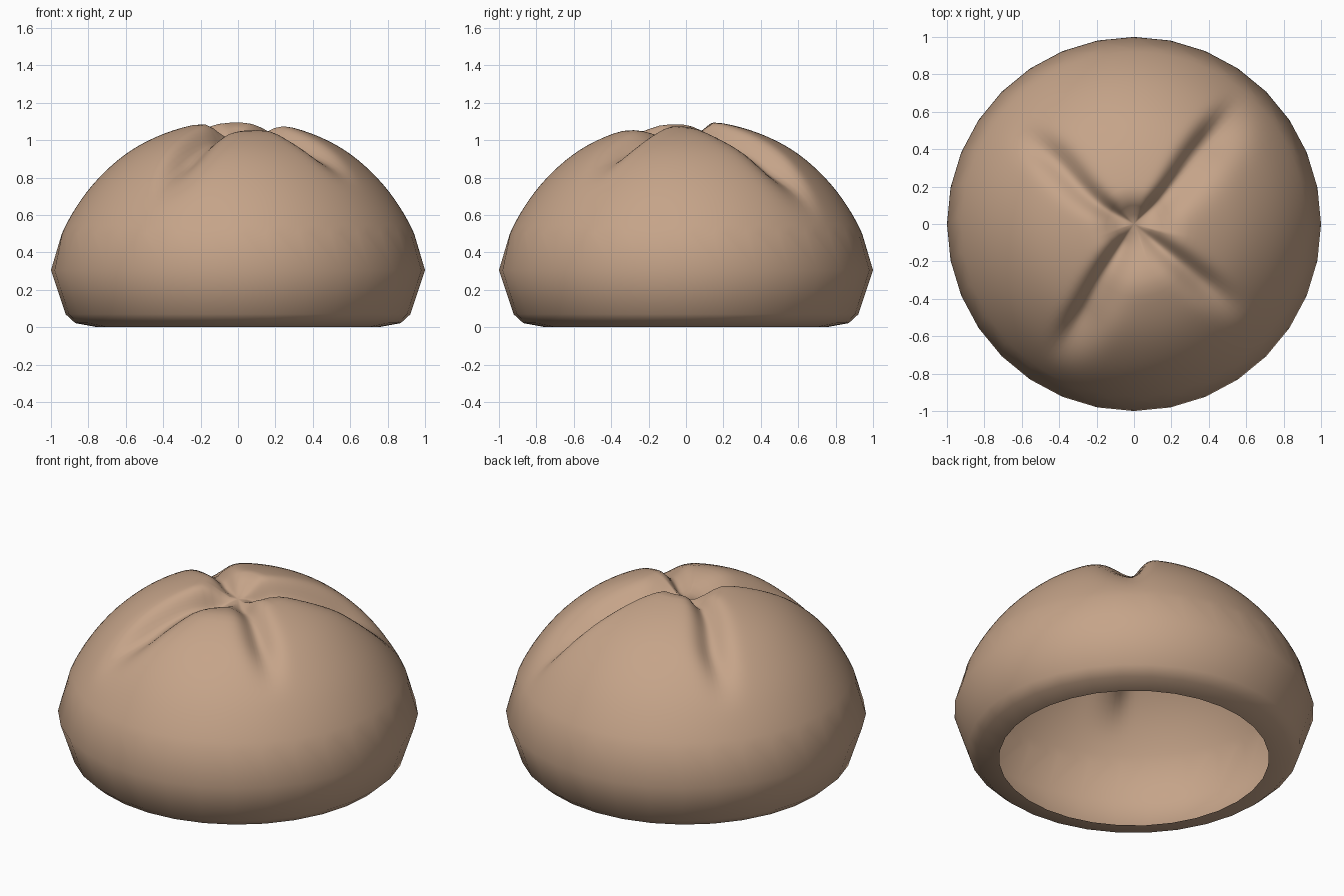
import bpy, bmesh, math

if "Cube" in bpy.data.objects:
    bpy.data.objects.remove(bpy.data.objects["Cube"])

SEG, SUB = 32, 5           # coarse sides below, fine sides on the creased crown
FINE = SEG * SUB

dough = bpy.data.materials.new("baked dough")
dough.diffuse_color = (0.56, 0.37, 0.25, 1)
dough.use_nodes = True
dough.node_tree.nodes["Principled BSDF"].inputs["Base Color"].default_value = dough.diffuse_color

# Lower skirt (open underneath) and upper dome profiles: radius, height
skirt = [(0.75, 0.0), (0.87, 0.022), (0.922, 0.07), (1.0, 0.305)]
dome = [(0.942, 0.5), (0.84, 0.68), (0.715, 0.828), (0.565, 0.95),
        (0.39, 1.037), (0.2, 1.09), (0.0, 1.11)]

# Folds: outer angle, twist near middle, depth, end radius, widths on cw / ccw side
folds = [(49, -8, 0.10, 0.93, 0.13, 0.065),
         (141, 14, 0.075, 0.85, 0.08, 0.08),
         (240, -3, 0.10, 0.88, 0.065, 0.12),
         (320, 0, 0.075, 0.80, 0.08, 0.07)]
# Lobes: direction, radius where the lobe starts to sink to the middle
lobes = [(95, 0.17), (190, 0.23), (280, 0.38), (5, 0.28)]


def smooth(t):
    t = max(0.0, min(1.0, t))
    return t * t * (3 - 2 * t)


def wrap(a):
    return (a + math.pi) % (2 * math.pi) - math.pi


def catmull(p0, p1, p2, p3, t):
    return tuple(0.5 * (2 * b + (c - a) * t + (2 * a - 5 * b + 4 * c - d) * t * t
                 + (3 * b - a - 3 * c + d) * t ** 3) for a, b, c, d in zip(p0, p1, p2, p3))


def sink_radius(a):
    total = weight = 0
    for ang, rad in lobes:
        w = math.exp(-(wrap(a - math.radians(ang)) / 0.5) ** 2)
        total += w * rad
        weight += w
    return total / weight


def crown_point(r, z, a):
    cut = 0
    for ang, twist, depth, end, w_cw, w_ccw in folds:
        centre = math.radians(ang + twist * (1 - smooth(r / 0.6)))
        da = wrap(a - centre)
        if abs(da) > math.pi / 2:
            continue
        d = r * math.sin(da)
        w = (w_ccw if d > 0 else w_cw) * (0.55 + 0.45 * smooth(r / 0.5))
        fade = smooth((end - r) / 0.32) * smooth(r / 0.15)
        cut = max(cut, depth * fade * math.exp(-(d / w) ** 2))
    pit = 0.11 * smooth(1 - r / sink_radius(a))
    n = math.sqrt(max(0, 1 - r * r))
    r2, z2 = r - cut * r * 0.9, z - cut * n - pit * (1 - 4 * cut)
    return (r2 * math.cos(a), r2 * math.sin(a), z2)


bm = bmesh.new()


def ring(r, z, count, crown):
    out = []
    for i in range(count):
        a = 2 * math.pi * i / count
        co = crown_point(r, z, a) if crown else (r * math.cos(a), r * math.sin(a), z)
        out.append(bm.verts.new(co))
    return out


def bridge(lo, hi):
    n = len(lo)
    k = len(hi) // n
    for i in range(n):
        upper = [hi[(i * k + j) % len(hi)] for j in range(k, -1, -1)]
        bm.faces.new([lo[i], lo[(i + 1) % n]] + upper)


# Skirt rings, then finely stepped crown rings
rings = [ring(r, z, SEG, False) for r, z in skirt]
pts = [skirt[-1]] + dome + [(-0.2, 1.09)]
for k in range(1, len(pts) - 2):
    steps = 4
    for s in range(steps):
        r, z = catmull(pts[k - 1], pts[k], pts[k + 1], pts[k + 2], s / steps)
        rings.append(ring(r, z, FINE, True))
for lo, hi in zip(rings, rings[1:]):
    bridge(lo, hi)

# Close the pinched middle
top = bm.verts.new(crown_point(0, 1.11, 0))
last = rings[-1]
for i in range(FINE):
    bm.faces.new((last[i], last[(i + 1) % FINE], top))
for f in bm.faces:
    f.smooth = True
    
mesh = bpy.data.meshes.new("bun")
bm.to_mesh(mesh)
bm.free()
mesh.materials.append(dough)
bun = bpy.data.objects.new("bun", mesh)
bpy.context.collection.objects.link(bun)
